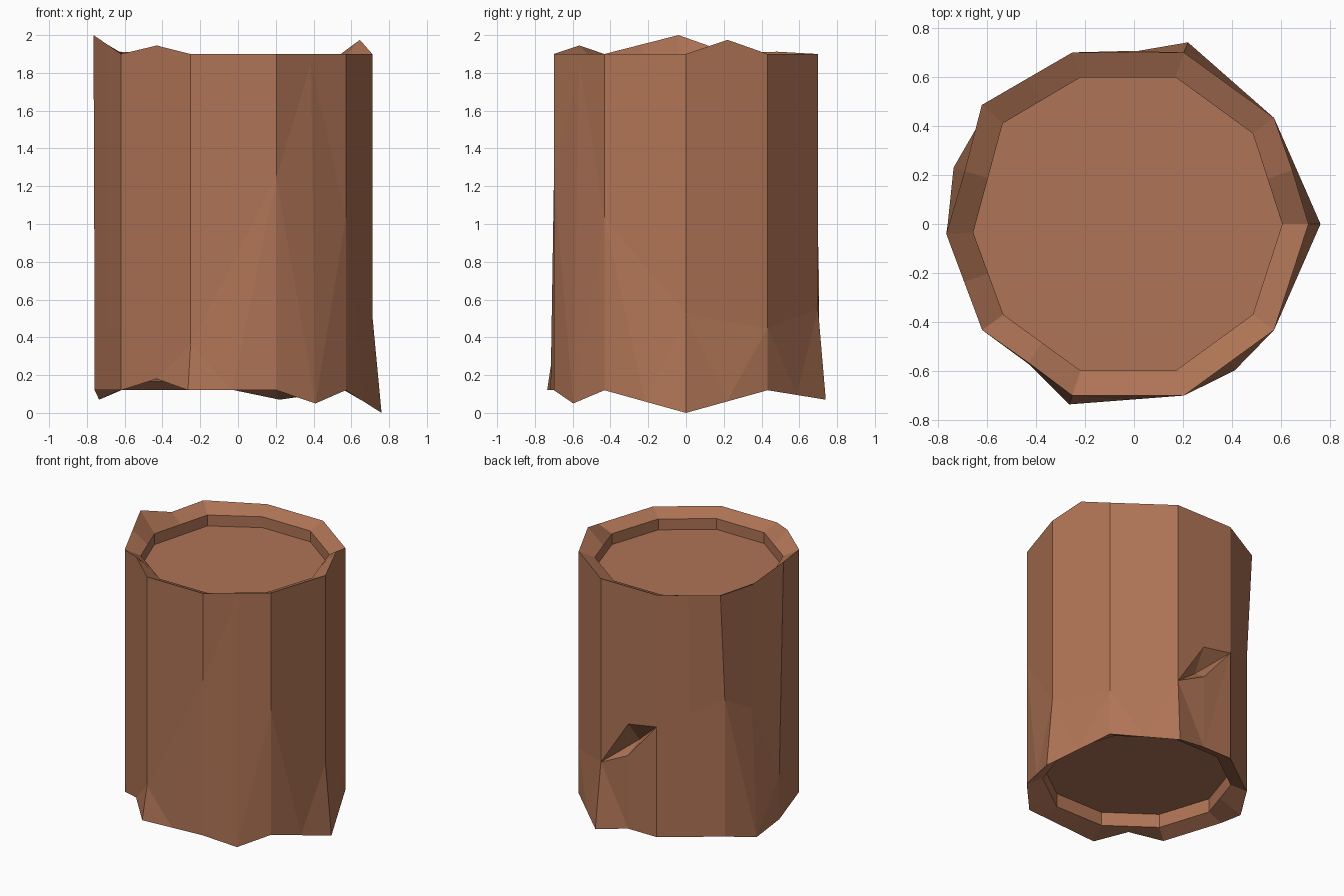
import bpy, bmesh, math

if "Cube" in bpy.data.objects:
    bpy.data.objects.remove(bpy.data.objects["Cube"])

CX, R, RIN = -0.024, 0.735, 0.628
N = 20  # ten sides, each split at its middle


def corner(i, z, r):
    a = i * math.pi / 10
    return (CX + r * math.cos(a), r * math.sin(a), z)


def ring_points(z, r, moves):
    """Ten-sided ring; side midpoints follow their neighbouring corners."""
    pts = [moves.get(i, corner(i, z(i) if callable(z) else z, r)) for i in range(N)]
    for i in range(1, N, 2):
        if i not in moves:
            a, b = pts[i - 1], pts[(i + 1) % N]
            pts[i] = tuple((p + q) / 2 for p, q in zip(a, b))
    return pts


# Chipped corners of the top and flared roots at the bottom
top_moves = {1: (0.645, 0.22, 1.975), 8: (-0.62, 0.485, 1.912),
             9: (-0.69, 0.215, 1.91), 10: (-0.765, -0.04, 2.0),
             13: (-0.43, -0.565, 1.945)}
bottom_moves = {0: (0.76, 0, 0), 4: (0.22, 0.74, 0.07),
                5: (-0.02, 0.699, 0.12), 9: (-0.735, 0.23, 0.07),
                13: (-0.43, -0.57, 0.18), 14: (-0.265, -0.735, 0.12),
                17: (0.41, -0.597, 0.05)}
# Height where each flare leaves the straight trunk
flare = {0: 0.52, 4: 0.55, 6: 0.93, 8: 1.13, 14: 0.36, 16: 1.25, 18: 1.03}
side = math.cos(math.pi / 10) * R
flare_moves = {9: corner(9, 1.0, side), 17: corner(17, 1.85, side)}

bm = bmesh.new()


def ring(coords):
    return [bm.verts.new(c) for c in coords]


bottom = ring(ring_points(0.12, R, bottom_moves))
low = ring(ring_points(lambda i: flare.get(i, 0.45), R, flare_moves))
mid = ring([v.co for v in low])
high = ring([v.co for v in low])
top = ring(ring_points(1.9, R, top_moves))

# Axe notch on the back
low[5].co = (-0.02, 0.705, 0.66)
mid[5].co = (-0.035, 0.59, 0.74)
high[5].co = (-0.02, 0.699, 0.89)

# Sunken cut ends with rims sloping inwards
inner = {8: (-0.535, 0.41), 10: (-0.655, -0.035)}


def inner_ring(z):
    return ring(ring_points(z, RIN, {k: (x, y, z) for k, (x, y) in inner.items()}))


rim_top = inner_ring(1.855)
floor_top = inner_ring(1.775)
rim_bot = ring(ring_points(0.165, RIN, {}))
floor_bot = ring(ring_points(0.265, RIN, {}))


def bridge(a, b, split=False):
    for i in range(N):
        j = (i + 1) % N
        if not split:
            bm.faces.new((a[i], a[j], b[j], b[i]))
        elif i % 2 == 0:
            bm.faces.new((a[i], a[j], b[i]))
            bm.faces.new((a[j], b[j], b[i]))
        else:
            bm.faces.new((a[i], a[j], b[j]))
            bm.faces.new((a[i], b[j], b[i]))


bridge(bottom, low, True)
bridge(low, mid, True)
bridge(mid, high, True)
bridge(high, top)
bridge(top, rim_top)
bridge(rim_top, floor_top)
bm.faces.new(floor_top)
bridge(floor_bot, rim_bot)
bridge(rim_bot, bottom)
bm.faces.new(floor_bot[::-1])

bmesh.ops.remove_doubles(bm, verts=bm.verts, dist=0.0005)
bmesh.ops.recalc_face_normals(bm, faces=bm.faces)

mesh = bpy.data.meshes.new("log")
bm.to_mesh(mesh)
bm.free()
log = bpy.data.objects.new("log", mesh)
bpy.context.collection.objects.link(log)

wood = bpy.data.materials.new("brown wood")
wood.diffuse_color = (0.43, 0.175, 0.092, 1)
wood.use_nodes = True
wood.node_tree.nodes["Principled BSDF"].inputs["Base Color"].default_value = wood.diffuse_color
mesh.materials.append(wood)
